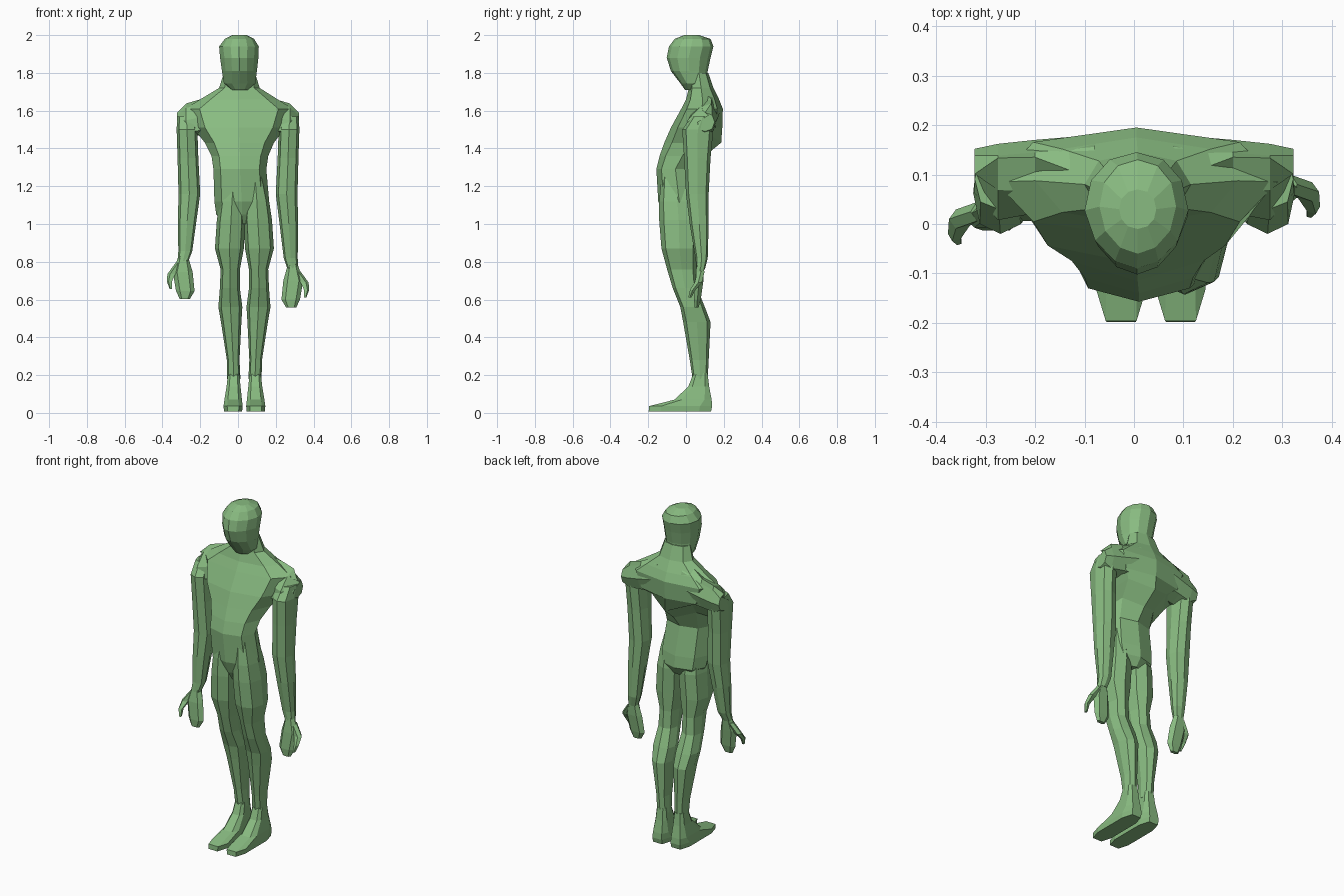
import bpy, bmesh, math

green = bpy.data.materials.new("soft green")
green.diffuse_color = (0.25, 0.5, 0.22, 1)


def boxy(v, p):
    return math.copysign(abs(v) ** p, v)


def loft(name, rings, sides=8, power=0.8, turn=0.0, move=None):
    """Skin stacked rings (z, x0, x1, y0, y1); move remaps each point."""
    bm = bmesh.new()
    loops = []
    for z, x0, x1, y0, y1 in rings:
        loop = []
        for i in range(sides):
            a = 2 * math.pi * (i + turn) / sides
            c = (round(math.cos(a), 6), round(math.sin(a), 6))
            x = (x0 + x1) / 2 + (x1 - x0) / 2 * boxy(c[0], power)
            y = (y0 + y1) / 2 + (y1 - y0) / 2 * boxy(c[1], power)
            loop.append(bm.verts.new(move(x, y, z) if move else (x, y, z)))
        loops.append(loop)
    for a, b in zip(loops, loops[1:]):
        for i in range(sides):
            j = (i + 1) % sides
            bm.faces.new((a[i], a[j], b[j], b[i]))
    bm.faces.new(loops[0])
    bm.faces.new(loops[-1])
    bmesh.ops.recalc_face_normals(bm, faces=bm.faces)
    mesh = bpy.data.meshes.new(name)
    bm.to_mesh(mesh)
    bm.free()
    mesh.materials.append(green)
    obj = bpy.data.objects.new(name, mesh)
    bpy.context.collection.objects.link(obj)
    return obj


def back_v(x, y, z):
    # the lower edge of the upper back forms a V at the spine
    if 1.34 < z < 1.45 and y > 0.04:
        z += 0.35 * abs(x - 0.01)
        y -= 0.2 * abs(x - 0.01)
    return (x, y, z)


# Torso: pelvis, hollow lower back, broad chest, neck
loft("torso", [
    (1.00, -0.06, 0.11, -0.09, 0.05),
    (1.05, -0.115, 0.155, -0.12, 0.08),
    (1.12, -0.125, 0.165, -0.147, 0.075),
    (1.29, -0.13, 0.15, -0.157, 0.045),
    (1.36, -0.14, 0.16, -0.14, 0.10),
    (1.43, -0.175, 0.19, -0.115, 0.187),
    (1.51, -0.24, 0.25, -0.08, 0.192),
    (1.61, -0.28, 0.29, -0.025, 0.195),
    (1.66, -0.20, 0.21, 0.0, 0.175),
    (1.72, -0.10, 0.115, 0.015, 0.145),
    (1.80, -0.075, 0.09, 0.02, 0.118)], sides=8, power=0.9, move=back_v)

# Head: narrow jaw, deep skull, ridge down the face
loft("head", [
    (1.71, -0.035, 0.055, -0.005, 0.07),
    (1.745, -0.075, 0.092, -0.03, 0.11),
    (1.81, -0.085, 0.1, -0.08, 0.115),
    (1.88, -0.095, 0.108, -0.102, 0.13),
    (1.94, -0.1, 0.11, -0.09, 0.145),
    (1.98, -0.07, 0.085, -0.06, 0.13),
    (2.00, -0.03, 0.045, -0.01, 0.07)], sides=12, power=0.95,
    move=lambda x, y, z: (0.007 + (x - 0.007) * (1 + 2.5 * min(0, y)), y, z))

LEG = [
    (1.25, 0.045, 0.135, -0.13, 0.02),
    (1.12, 0.035, 0.165, -0.142, 0.05),
    (1.02, 0.03, 0.18, -0.142, 0.065),
    (0.87, 0.037, 0.19, -0.13, 0.06),
    (0.76, 0.058, 0.16, -0.10, 0.055),
    (0.66, 0.058, 0.164, -0.07, 0.06),
    (0.56, 0.045, 0.172, -0.03, 0.10),
    (0.48, 0.05, 0.158, -0.015, 0.13),
    (0.28, 0.06, 0.127, 0.02, 0.12),
    (0.18, 0.055, 0.125, 0.035, 0.115)]
FOOT = [
    (0.21, 0.06, 0.122, 0.038, 0.116),
    (0.14, 0.053, 0.13, 0.01, 0.125),
    (0.07, 0.045, 0.142, -0.065, 0.14),
    (0.036, 0.041, 0.147, -0.203, 0.146),
    (0.008, 0.044, 0.144, -0.205, 0.14)]
# Shoulder sections run outward: (x, y0, y1, z0, z1)
SHOULDER = [
    (0.08, 0.0, 0.18, 1.48, 1.71),
    (0.20, -0.02, 0.17, 1.47, 1.66),
    (0.275, -0.015, 0.162, 1.46, 1.638),
    (0.322, 0.05, 0.152, 1.49, 1.59)]
ARM = [
    (1.57, 0.225, 0.322, 0.03, 0.152),
    (1.50, 0.215, 0.325, -0.02, 0.145),
    (1.35, 0.21, 0.32, -0.01, 0.13),
    (1.16, 0.2, 0.315, 0.0, 0.12),
    (1.00, 0.22, 0.318, 0.02, 0.12),
    (0.82, 0.242, 0.316, 0.05, 0.115),
    (0.76, 0.262, 0.32, 0.055, 0.1)]
PALM = [
    (0.79, 0.265, 0.315, 0.055, 0.1),
    (0.70, 0.24, 0.345, 0.045, 0.095),
    (0.60, 0.23, 0.328, 0.04, 0.08),
    (0.557, 0.255, 0.308, 0.045, 0.068)]
THUMB = [
    (0.75, 0.29, 0.33, 0.06, 0.1),
    (0.69, 0.328, 0.374, 0.045, 0.085),
    (0.65, 0.348, 0.376, 0.02, 0.05),
    (0.61, 0.348, 0.362, 0.012, 0.028)]


def left_leg(x, y, z):
    # the legs mirror about a line slightly off centre
    return (0.068 - x, y, z)


def left_arm(x, y, z):
    # the left hand hangs a little higher and further forward
    k = max(0.0, min(1.0, (1.15 - z) / 0.4))
    return (-x, y - 0.055 * k, z + 0.045 * k)


for side, s, leg_move, arm_move in (("right", 1, None, None),
                                    ("left", -1, left_leg, left_arm)):

    def shoulder_move(x, y, z):
        # lay the section outward and slope its front back toward the top
        if x < 0.09 and y > 1.53:
            x += min(0.06, (y - 1.53) * 1.2)
        return (s * z, x, y)

    # Leg and wedge-shaped foot
    loft(side + "_leg", LEG, move=leg_move)
    loft(side + "_foot", FOOT, power=0.55, turn=0.5, move=leg_move)
    # Sloping shoulder, arm, flat palm and hooked thumb
    loft(side + "_shoulder", SHOULDER, power=0.9, move=shoulder_move)
    loft(side + "_arm", ARM, move=arm_move)
    loft(side + "_palm", PALM, sides=6, move=arm_move)
    loft(side + "_thumb", THUMB, sides=5, move=arm_move)
